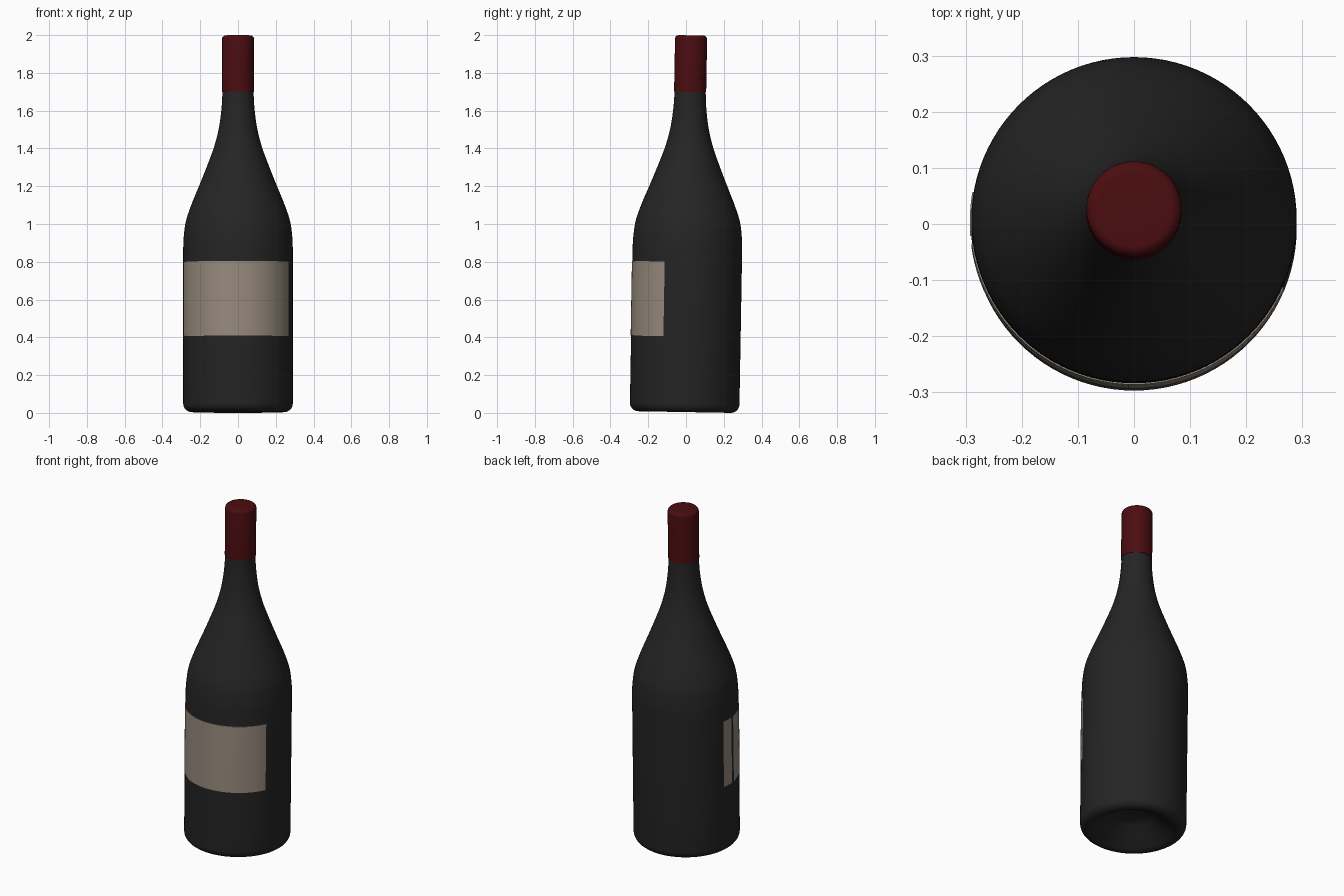
import bpy, bmesh, math

if "Cube" in bpy.data.objects:
    bpy.data.objects.remove(bpy.data.objects["Cube"])

TILT = math.radians(-1.0)      # the bottle leans back very slightly
BASE = (0.0, -0.0077, 0.0044)


def material(name, rgb):
    m = bpy.data.materials.new(name)
    m.diffuse_color = (*rgb, 1.0)
    m.use_nodes = True
    m.node_tree.nodes["Principled BSDF"].inputs["Base Color"].default_value = m.diffuse_color
    return m


def smooth_profile(pts, steps=5):
    """Catmull-Rom curve through (radius, height) points."""
    p = [pts[0]] + pts + [pts[-1]]
    out = []
    for i in range(1, len(p) - 2):
        for s in range(steps):
            t = s / steps
            out.append(tuple(
                0.5 * (2 * b + (c - a) * t + (2 * a - 5 * b + 4 * c - d) * t * t
                       + (3 * b - a - 3 * c + d) * t ** 3)
                for a, b, c, d in zip(p[i - 1], p[i], p[i + 1], p[i + 2])))
    return out + [pts[-1]]


def fillet(cr, cz, rad, a0, a1, n=6):
    """Arc of profile points around (cr, cz)."""
    return [(cr + rad * math.cos(math.radians(a0 + (a1 - a0) * k / n)),
             cz + rad * math.sin(math.radians(a0 + (a1 - a0) * k / n)))
            for k in range(n + 1)]


def lathe(name, profile, mat, start=0, end=360, segs=96):
    bm = bmesh.new()
    rings = []
    for r, z in profile:
        ring = []
        for j in range(segs + 1):
            a = math.radians(start + (end - start) * j / segs)
            ring.append(bm.verts.new((r * math.cos(a), r * math.sin(a), z)))
        rings.append(ring)
    for lo, hi in zip(rings, rings[1:]):
        for j in range(segs):
            bm.faces.new((lo[j], lo[j + 1], hi[j + 1], hi[j]))
    bmesh.ops.remove_doubles(bm, verts=bm.verts, dist=1e-5)
    me = bpy.data.meshes.new(name)
    bm.to_mesh(me)
    bm.free()
    me.materials.append(mat)
    ob = bpy.data.objects.new(name, me)
    bpy.context.collection.objects.link(ob)
    ob.rotation_euler = (TILT, 0, 0)
    ob.location = BASE
    bpy.ops.object.select_all(action='DESELECT')
    ob.select_set(True)
    bpy.context.view_layer.objects.active = ob
    bpy.ops.object.shade_smooth_by_angle(angle=math.radians(35))
    return ob


glass = material("dark glass", (0.018, 0.018, 0.018))
foil = material("dark red foil", (0.07, 0.004, 0.005))
paper = material("beige paper", (0.31, 0.255, 0.205))

# glass body: hollow punt underneath, rounded heel, straight wall, sloping shoulder
punt = [(0, 0.105), (0.085, 0.10), (0.10, 0.09), (0.215, 0.012), (0.23, 0.003)]
heel = fillet(0.245, 0.045, 0.045, -90, 0)
shoulder = smooth_profile([(0.29, 0.86), (0.288, 0.92), (0.276, 1.01), (0.246, 1.10),
                           (0.205, 1.20), (0.165, 1.30), (0.128, 1.40), (0.102, 1.50),
                           (0.088, 1.60), (0.083, 1.68), (0.082, 1.72)])
lathe("bottle_body", punt + heel + shoulder, glass)

# foil capsule over the neck
lathe("neck_foil", [(0.081, 1.695), (0.085, 1.695)]
      + fillet(0.065, 1.9747, 0.02, 0, 90) + [(0, 1.9947)], foil)

# wrapped paper label, with a narrow seam on the left side
band = [(0.288, 0.40), (0.2925, 0.40), (0.2925, 0.795), (0.288, 0.795)]
lathe("front_label", band, paper, start=188, end=336, segs=48)
lathe("label_end_strip", band, paper, start=170, end=184, segs=6)
